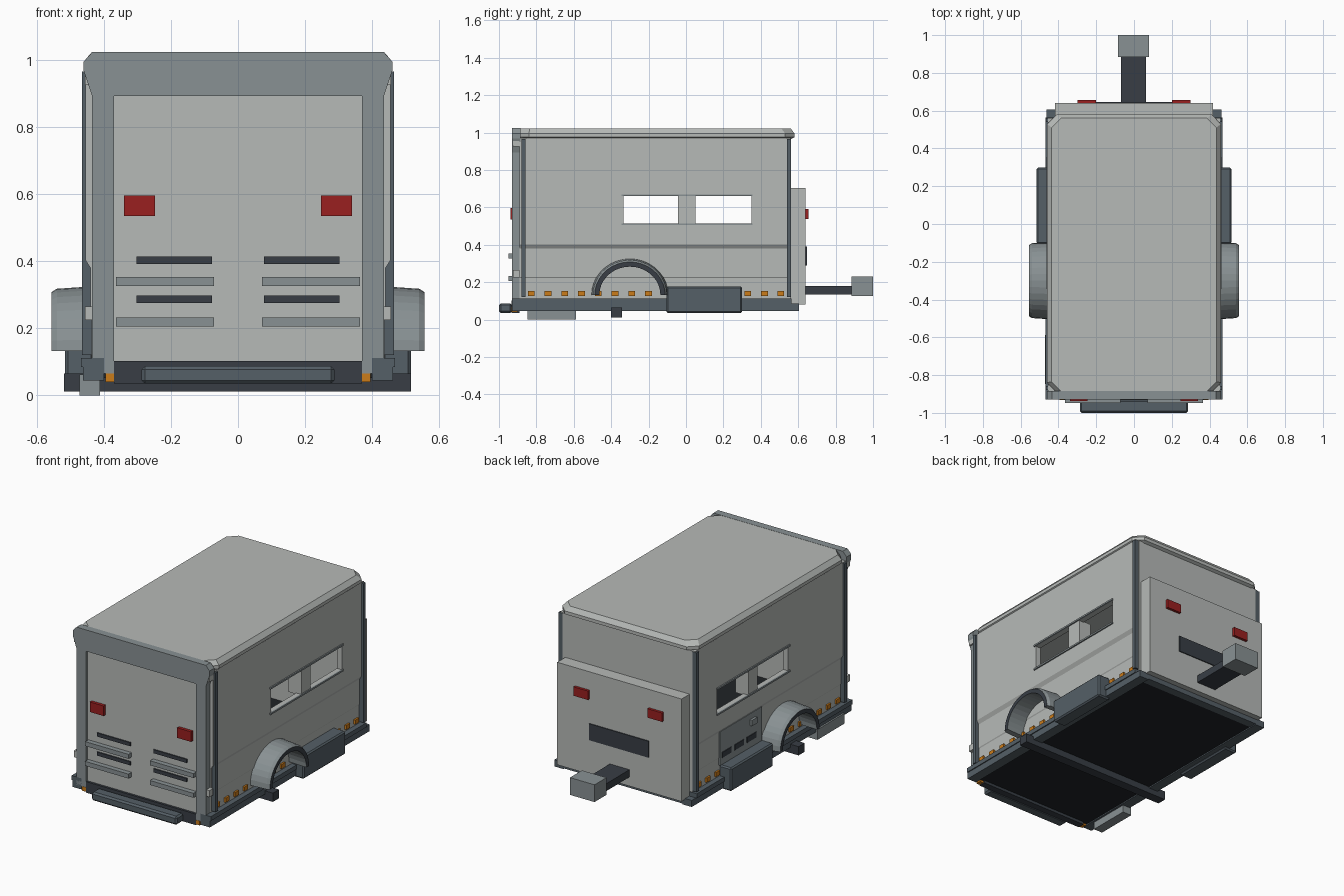
import bpy, bmesh, math

if "Cube" in bpy.data.objects:
    bpy.data.objects.remove(bpy.data.objects["Cube"])

def material(name, r, g, b):
    m = bpy.data.materials.new(name)
    m.diffuse_color = (r, g, b, 1)
    m.use_nodes = True
    m.node_tree.nodes["Principled BSDF"].inputs["Base Color"].default_value = m.diffuse_color
    return m

LIGHT = material("light_grey", 0.47, 0.49, 0.475)
GREY = material("mid_grey", 0.25, 0.285, 0.295)
SLATE = material("slate", 0.09, 0.115, 0.135)
DARK = material("dark", 0.04, 0.048, 0.06)
BLACK = material("black", 0.014, 0.017, 0.02)
RED = material("red", 0.32, 0.014, 0.014)
ORANGE = material("orange", 0.6, 0.2, 0.01)


def finish(bm, name, *mats):
    bmesh.ops.recalc_face_normals(bm, faces=bm.faces)
    me = bpy.data.meshes.new(name)
    bm.to_mesh(me)
    bm.free()
    for m in mats:
        me.materials.append(m)
    ob = bpy.data.objects.new(name, me)
    bpy.context.collection.objects.link(ob)
    return ob


def box(name, x, y, z, mat, bevel=0):
    """Box from (min, max) ranges."""
    bm = bmesh.new()
    bmesh.ops.create_cube(bm, size=1)
    for v in bm.verts:
        for i, (a, b) in enumerate((x, y, z)):
            v.co[i] = (a + b) / 2 + v.co[i] * (b - a)
    if bevel:
        bmesh.ops.bevel(bm, geom=bm.edges[:], offset=bevel, segments=1, affect='EDGES')
    return finish(bm, name, mat)


def loft(name, rings, mat, closed=False):
    """Skin a list of equal-length rings; caps the ends."""
    bm = bmesh.new()
    vs = [[bm.verts.new(p) for p in r] for r in rings]
    n = len(vs[0])
    for a, b in zip(vs, vs[1:]):
        for i in range(n):
            j = (i + 1) % n
            bm.faces.new((a[i], a[j], b[j], b[i]))
    bm.faces.new(vs[0])
    bm.faces.new(vs[-1])
    return finish(bm, name, mat)


def pair(x, s):
    """Mirror an x range to side s."""
    return tuple(sorted((s * x[0], s * x[1])))


# roof cap with cut corners and sloped rim
def octagon(hx, y0, y1, c, z):
    return [(-hx + c, y0, z), (hx - c, y0, z), (hx, y0 + c, z), (hx, y1 - c, z),
            (hx - c, y1, z), (-hx + c, y1, z), (-hx, y1 - c, z), (-hx, y0 + c, z)]

loft("roof", [octagon(0.445, -0.89, 0.56, 0.05, 0.965), octagon(0.46, -0.89, 0.58, 0.05, 0.975),
              octagon(0.46, -0.89, 0.58, 0.05, 0.995), octagon(0.437, -0.885, 0.56, 0.05, 1.022)], LIGHT)

# window cutters
cutters = [box("window_cutter", (-0.6, 0.6), y, (0.512, 0.66), LIGHT)
           for y in ((-0.333, -0.04), (0.05, 0.35))]
for c in cutters:
    c.hide_render = True
    c.hide_viewport = True
    c.display_type = 'WIRE'

# shared side details
WALL = [(0.42, 0.10), (0.436, 0.10), (0.436, 0.222), (0.44, 0.228), (0.44, 0.38),
        (0.454, 0.402), (0.454, 0.97), (0.42, 0.97)]
MARKERS = [-0.827 + 0.0895 * i for i in range(8)] + [0.33, 0.42, 0.506]

for s, side in ((1, "right"), (-1, "left")):
    # stepped wall panel
    wall = loft(side + "_wall", [[(s * x, y, z) for x, z in WALL] for y in (-0.89, 0.56)], LIGHT)
    for c in cutters:
        mod = wall.modifiers.new("window", 'BOOLEAN')
        mod.operation = 'DIFFERENCE'
        mod.solver = 'EXACT'
        mod.object = c
    box(side + "_window_post", pair((0.37, 0.452), s), (-0.042, 0.052), (0.505, 0.665), LIGHT)
    # window rails
    for z in (0.505, 0.66):
        box(side + "_window_rail", pair((0.452, 0.462), s), (-0.345, 0.355), (z, z + 0.01), GREY)
    # corner posts and hinges
    for y in (-0.88, 0.54):
        box(side + "_corner_post", pair((0.437, 0.465), s), (y, y + 0.022), (0.12, 0.965), SLATE)
    for z in (0.225, 0.925):
        box(side + "_hinge", pair((0.43, 0.456), s), (-0.925, -0.89), (z, z + 0.04), LIGHT)
    # side marker lights
    for y in MARKERS:
        box(side + "_marker", pair((0.435, 0.447), s), (y - 0.018, y + 0.018), (0.125, 0.152), ORANGE)
    # chassis rail, tapered lip
    box(side + "_rail", pair((0.40, 0.462), s), (-0.93, 0.605), (0.045, 0.085), SLATE)
    box(side + "_rail_lip", pair((0.40, 0.468), s), (-0.93, 0.565), (0.085, 0.112), SLATE)
    # storage box
    box(side + "_storage_box", pair((0.43, 0.515), s), (-0.105, 0.30), (0.035, 0.177), SLATE, 0.008)
    # wheel arch
    rings = []
    for i in range(19):
        t = math.pi * i / 18
        ring = []
        for x, r in ((0.436, 0.205), (0.54, 0.198), (0.556, 0.188), (0.556, 0.163), (0.436, 0.168)):
            ring.append((s * x, -0.30 + r * math.cos(t), 0.132 + (r - 0.012) * math.sin(t)))
        rings.append(ring)
    arch = loft(side + "_wheel_arch", rings, GREY)
    arch.data.materials.append(DARK)
    for p in arch.data.polygons:
        if abs(p.normal.x) > 0.9:
            p.material_index = 1

# back wall and ceiling, floor
box("back_wall", (-0.436, 0.436), (0.535, 0.562), (0.10, 0.97), LIGHT)
box("floor", (-0.41, 0.41), (-0.90, 0.60), (0.052, 0.108), BLACK)
box("back_sill", (-0.40, 0.40), (0.555, 0.605), (0.05, 0.10), SLATE)

# nose locker
box("nose_locker", (-0.418, 0.418), (0.555, 0.64), (0.08, 0.703), LIGHT)
box("nose_plate", (-0.20, 0.20), (0.635, 0.646), (0.29, 0.39), DARK)
box("tow_bar", (-0.068, 0.064), (0.635, 0.89), (0.135, 0.18), DARK)
box("tow_coupler", (-0.085, 0.08), (0.885, 1.0), (0.125, 0.23), GREY)

# door frame
for s in (1, -1):
    box("door_frame_post", pair((0.37, 0.435), s), (-0.93, -0.89), (0.065, 0.893), GREY)
    box("nose_light", pair((0.20, 0.298), s), (0.635, 0.656), (0.538, 0.592), RED)
    box("door_light", pair((0.247, 0.34), s), (-0.937, -0.90), (0.535, 0.596), RED)
    # door slots and ledges
    for z in (0.392, 0.276):
        box("door_slot", pair((0.078, 0.302), s), (-0.925, -0.90), (z, z + 0.022), DARK)
    for z in (0.326, 0.206):
        box("door_ledge", pair((0.072, 0.364), s), (-0.948, -0.90), (z, z + 0.027), GREY)
    box("front_marker", pair((0.37, 0.395), s), (-0.932, -0.90), (0.04, 0.066), ORANGE)
loft("door_frame_top", [[(-0.46, y, 0.893 + 0.075), (-0.435, y, 0.893), (0.435, y, 0.893), (0.46, y, 0.968),
                         (0.46, y, 0.995), (0.435, y, 1.023), (-0.435, y, 1.023), (-0.46, y, 0.995)]
                        for y in (-0.93, -0.885)], GREY)
box("door", (-0.372, 0.372), (-0.918, -0.89), (0.10, 0.895), LIGHT)
box("door_sill", (-0.37, 0.37), (-0.932, -0.89), (0.035, 0.102), DARK)
box("step_bumper", (-0.287, 0.287), (-1.0, -0.93), (0.035, 0.087), SLATE, 0.01)

# underside: axle and tank
box("axle", (-0.518, 0.515), (-0.40, -0.342), (0.012, 0.065), DARK)
box("side_tank", (-0.472, -0.412), (-0.847, -0.588), (0.0, 0.062), GREY)

# service panel on the left side
box("service_panel", (-0.447, -0.435), (-0.09, 0.31), (0.18, 0.385), GREY)
for y in (0.25, 0.13, 0.01):
    box("service_vent", (-0.451, -0.44), (y - 0.045, y + 0.045), (0.222, 0.255), DARK)
box("service_knob", (-0.462, -0.44), (-0.025, 0.025), (0.315, 0.35), GREY)
